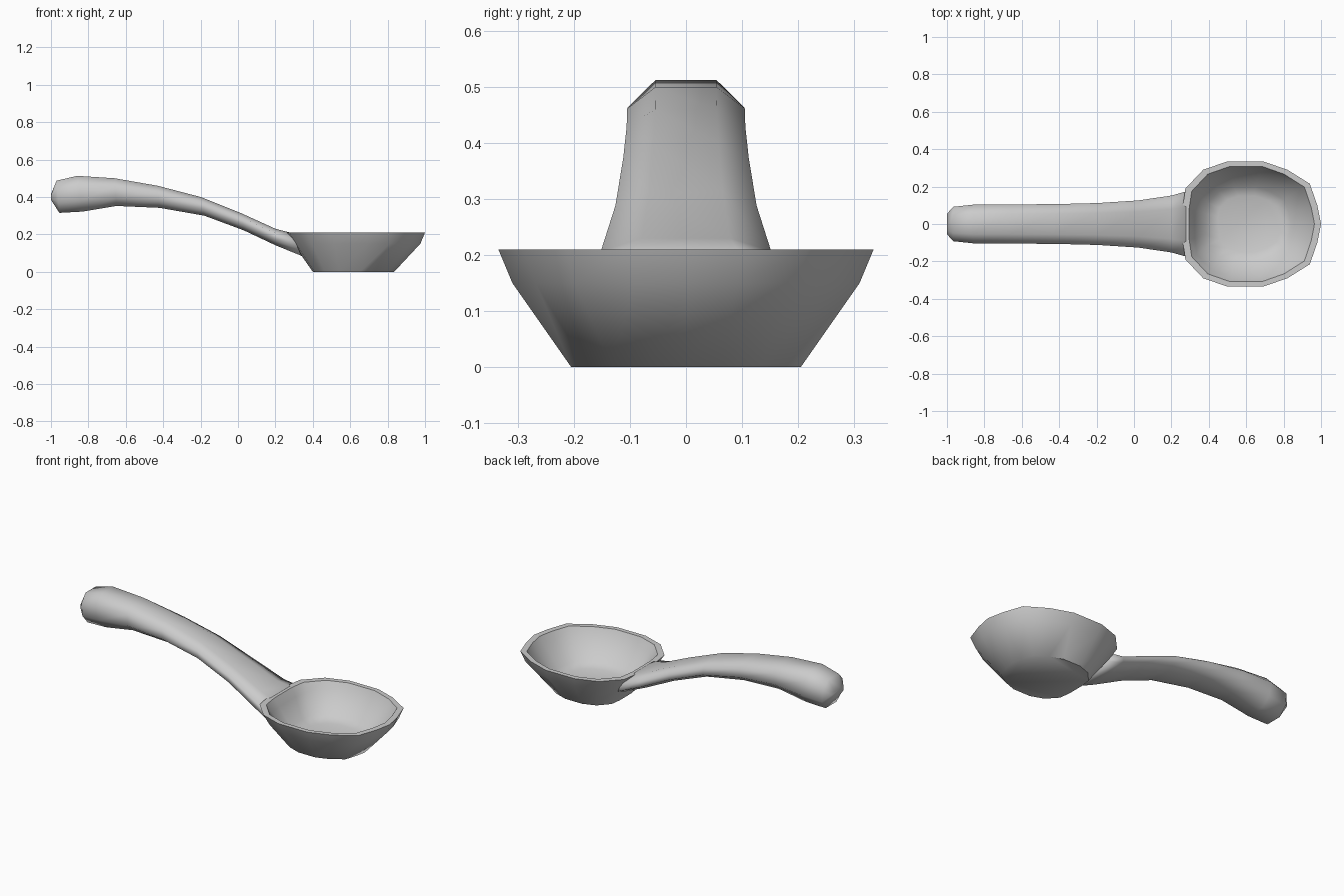
import bpy, bmesh

if "Cube" in bpy.data.objects:
    bpy.data.objects.remove(bpy.data.objects["Cube"])


def loft(name, rings, angle=None):
    """Skin a list of closed rings and cap both ends."""
    bm = bmesh.new()
    loops = [[bm.verts.new(p) for p in ring] for ring in rings]
    n = len(loops[0])
    for a, b in zip(loops, loops[1:]):
        for i in range(n):
            j = (i + 1) % n
            bm.faces.new((a[i], a[j], b[j], b[i]))
    bm.faces.new(loops[0])
    bm.faces.new(loops[-1])
    bmesh.ops.recalc_face_normals(bm, faces=bm.faces)
    mesh = bpy.data.meshes.new(name)
    bm.to_mesh(mesh)
    bm.free()
    obj = bpy.data.objects.new(name, mesh)
    bpy.context.collection.objects.link(obj)
    bpy.context.view_layer.objects.active = obj
    obj.select_set(True)
    if angle is None:
        bpy.ops.object.shade_smooth()
    else:
        bpy.ops.object.shade_smooth_by_angle(angle=angle)
    obj.select_set(False)
    return obj


# Bowl outline: half of the rim seen from above, mirrored across y
half = [(1.0, 0), (0.98, 0.1), (0.94, 0.215), (0.82, 0.29), (0.69, 0.335),
        (0.5, 0.335), (0.37, 0.29), (0.275, 0.19), (0.26, 0.09), (0.26, 0)]
outline = half + [(x, -y) for x, y in half[-2:0:-1]]
unit = [((x - 0.63) / 0.37, y / 0.335) for x, y in outline]

# Bowl levels: min x, max x, half width, height (outside up, then inside down)
levels = [(0.40, 0.835, 0.205, 0.0),
          (0.295, 0.975, 0.31, 0.15),
          (0.26, 1.0, 0.335, 0.21),
          (0.295, 0.965, 0.308, 0.21),
          (0.325, 0.935, 0.288, 0.165),
          (0.385, 0.84, 0.20, 0.055),
          (0.45, 0.79, 0.15, 0.035)]
bowl_rings = []
for x0, x1, ry, z in levels:
    cx, rx = (x0 + x1) / 2, (x1 - x0) / 2
    bowl_rings.append([(cx + u * rx, v * ry, z) for u, v in unit])
loft("bowl", bowl_rings, angle=0.9)

# Handle stations: top x, top z, bottom x, bottom z, half width
stations = [(-1.0, 0.415, -1.0, 0.385, 0.055),
            (-0.97, 0.487, -0.955, 0.315, 0.092),
            (-0.86, 0.513, -0.83, 0.322, 0.104),
            (-0.66, 0.50, -0.65, 0.352, 0.105),
            (-0.43, 0.46, -0.42, 0.342, 0.106),
            (-0.20, 0.40, -0.18, 0.30, 0.112),
            (0.02, 0.312, 0.03, 0.222, 0.126),
            (0.20, 0.23, 0.20, 0.142, 0.152),
            (0.285, 0.208, 0.34, 0.085, 0.18)]
# Eight-sided cross-section: width factor, blend from bottom to top
section = [(0.52, 1), (1, 0.74), (1, 0.3), (0.55, 0),
           (-0.55, 0), (-1, 0.3), (-1, 0.74), (-0.52, 1)]
loft("handle", [[(bx + (tx - bx) * t, w * s, bz + (tz - bz) * t) for s, t in section]
                for tx, tz, bx, bz, w in stations])
